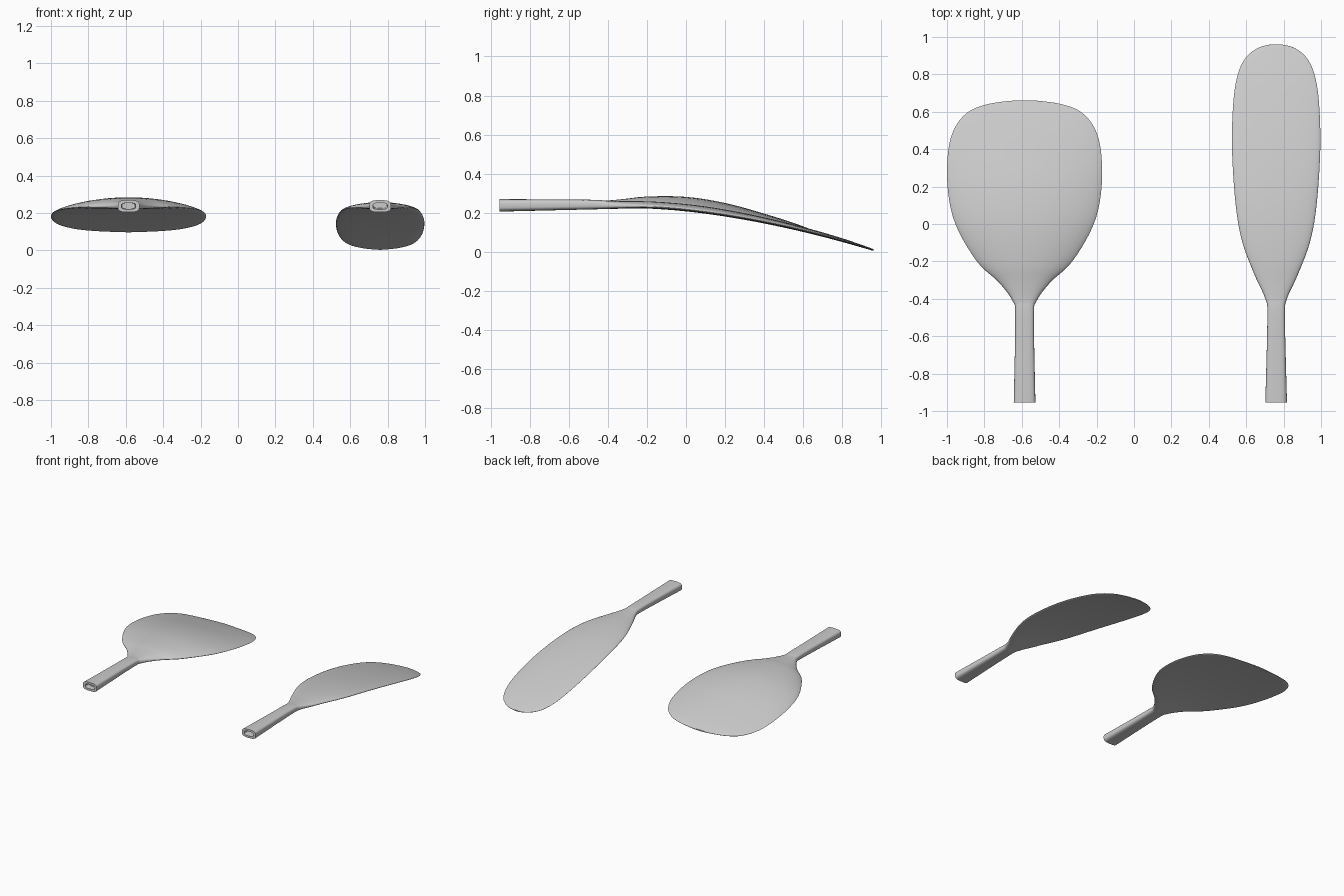
import bpy, bmesh
from math import cos, sin, pi, copysign

if "Cube" in bpy.data.objects:
    bpy.data.objects.remove(bpy.data.objects["Cube"])

grey = bpy.data.materials.new("plain grey")
grey.use_nodes = True
colour = (0.6, 0.6, 0.6, 1)
grey.diffuse_color = colour
grey.node_tree.nodes["Principled BSDF"].inputs["Base Color"].default_value = colour

SIDES, STEPS = 40, 5


def smooth_rows(rows):
    """Catmull-Rom through the stations."""
    result = []
    for i in range(len(rows) - 1):
        a, b = rows[max(i - 1, 0)], rows[i]
        c, d = rows[i + 1], rows[min(i + 2, len(rows) - 1)]
        for s in range(STEPS):
            t = s / STEPS
            result.append([q + t * ((r - p) + t * ((2 * p - 5 * q + 4 * r - u)
                           + t * (3 * (q - r) + u - p))) / 2
                           for p, q, r, u in zip(a, b, c, d)])
    return result + [rows[-1]]


def power(value, exponent):
    return copysign(abs(value) ** exponent, value)


def underside(y, drop):
    bend = y + 0.25
    return 0.222 - drop * bend ** 1.665 if bend > 0 else 0.222 + 0.024 * bend


def section(bm, x, y, half, thick, drop, crown):
    """Rounded box at the handle, flat-bottomed dome on the blade."""
    f = min(max((y + 0.5) / 0.3, 0), 1)
    f = f * f * (3 - 2 * f)
    base = underside(y, drop)
    low = thick * 0.5 * (1 - f) + min(0.011, thick / 2) * f
    ring = []
    for k in range(SIDES):
        a = 2 * pi * k / SIDES
        c, s = cos(a), sin(a)
        across = power(c, 0.6 + 0.4 * f)
        if s > 0:
            rise = (thick - low) * s ** (0.6 + (crown - 0.6) * f)
        else:
            rise = low * power(s, 0.6)
        ring.append(bm.verts.new((x + half * across, y, base + low + rise)))
    return ring


def paddle(name, x, rows, drop, crown, depth):
    bm = bmesh.new()
    rings = [section(bm, x, y, w, t, drop, crown) for y, w, t in smooth_rows(rows)]
    # Socket in the handle end
    start = rows[0][0]
    for y, scale in ((start, 0.66), (start + depth, 0.6)):
        ring = section(bm, x, y, rows[0][1] * scale, rows[0][2] * scale * 0.8, drop, crown)
        lift = rows[0][2] * (1 - scale * 0.8) / 2
        bmesh.ops.translate(bm, verts=ring, vec=(0, 0, lift))
        rings.insert(0, ring)
    for a, b in zip(rings, rings[1:]):
        for k in range(SIDES):
            j = (k + 1) % SIDES
            bm.faces.new((a[k], a[j], b[j], b[k]))
    bm.faces.new(rings[0])
    bm.faces.new(rings[-1])
    bmesh.ops.recalc_face_normals(bm, faces=bm.faces)
    mesh = bpy.data.meshes.new(name)
    bm.to_mesh(mesh)
    bm.free()
    mesh.materials.append(grey)
    obj = bpy.data.objects.new(name, mesh)
    bpy.context.collection.objects.link(obj)
    bpy.ops.object.select_all(action='DESELECT')
    obj.select_set(True)
    bpy.context.view_layer.objects.active = obj
    bpy.ops.object.shade_smooth_by_angle(angle=0.9)


# Stations: y, half width, thickness
wide = [(-.955, .058, .064), (-.5, .05, .05), (-.41, .065, .044), (-.31, .14, .05),
        (-.2, .255, .061), (0, .37, .073), (.2, .412, .066), (.4, .407, .044),
        (.52, .37, .03), (.6, .3, .019), (.64, .2, .012), (.658, .08, .009), (.66, .01, .008)]
narrow = [(-.955, .058, .064), (-.5, .047, .05), (-.4, .058, .042), (-.28, .112, .037),
          (-.1, .18, .037), (.1, .216, .037), (.4, .236, .031), (.65, .229, .024),
          (.8, .205, .019), (.89, .162, .014), (.94, .1, .011), (.958, .04, .009), (.96, .01, .008)]

paddle("wide_paddle", -.585, wide, .146, 1.5, .04)
paddle("narrow_paddle", .76, narrow, .159, 1, .2)
